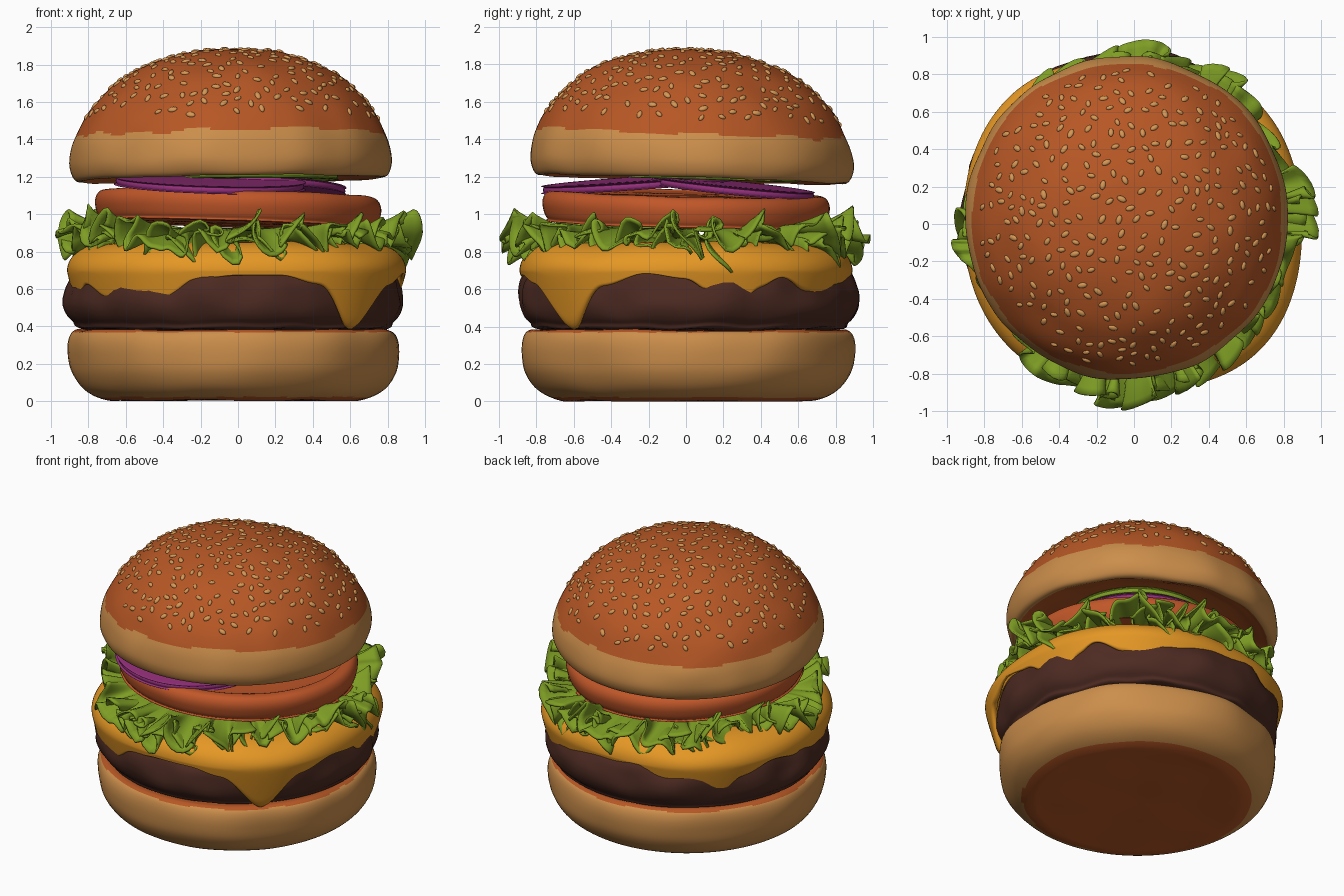
import bpy, bmesh, math, random
from math import sin, cos, pi, radians
from mathutils import Matrix, Vector, noise
from mathutils.bvhtree import BVHTree

random.seed(4)
if "Cube" in bpy.data.objects:
    bpy.data.objects.remove(bpy.data.objects["Cube"])


def material(name, *rgb):
    mat = bpy.data.materials.new(name)
    mat.use_nodes = True
    mat.diffuse_color = (*rgb, 1)
    bsdf = mat.node_tree.nodes["Principled BSDF"]
    bsdf.inputs["Base Color"].default_value = (*rgb, 1)
    bsdf.inputs["Roughness"].default_value = 0.7
    return mat


CRUST = material("baked crust", 0.47, 0.095, 0.018)
CRUMB = material("pale bun", 0.6, 0.27, 0.07)
SEED = material("sesame", 0.66, 0.31, 0.09)
MEAT = material("grilled meat", 0.075, 0.024, 0.016)
CHEESE = material("melted cheese", 0.78, 0.31, 0.018)
LEAF = material("leaf green", 0.21, 0.34, 0.018)
TOMATO = material("tomato red", 0.53, 0.095, 0.022)
ONION = material("onion purple", 0.3, 0.03, 0.2)


def finish(name, bm, mats, rule=None):
    """Turn a bmesh into a smooth object; rule picks the material per face."""
    if rule:
        for face in bm.faces:
            face.material_index = rule(face.calc_center_median())
    mesh = bpy.data.meshes.new(name)
    bm.to_mesh(mesh)
    bm.free()
    for mat in mats:
        mesh.materials.append(mat)
    mesh.shade_smooth()
    obj = bpy.data.objects.new(name, mesh)
    bpy.context.collection.objects.link(obj)
    return obj


def sweep(path, segments):
    """Ring surface; path(angle) lists (radius, z, angle shift) points."""
    bm = bmesh.new()
    columns = []
    for i in range(segments):
        a = 2 * pi * i / segments
        columns.append([bm.verts.new((r * cos(a + s), r * sin(a + s), z))
                        for r, z, s in path(a)])
    for i, col in enumerate(columns):
        nxt = columns[(i + 1) % segments]
        for j in range(len(col) - 1):
            bm.faces.new((col[j], nxt[j], nxt[j + 1], col[j + 1]))
    bmesh.ops.remove_doubles(bm, verts=bm.verts, dist=0.0001)
    return bm


def smooth_profile(points, steps=6):
    """Catmull-Rom curve through profile points."""
    pts = [Vector(p) for p in points]
    pts = [pts[0]] + pts + [pts[-1]]
    out = []
    for a, b, c, d in zip(pts, pts[1:], pts[2:], pts[3:]):
        for k in range(steps):
            t = k / steps
            out.append(b + (c - a) * t / 2 + (2 * a - 5 * b + 4 * c - d) * t * t / 2
                       + (3 * b - a - 3 * c + d) * t ** 3 / 2)
    return [(max(p.x, 0), p.y, 0) for p in out + [pts[-1]]]


def turned(points, segments=96, lumps=0.0, freq=3.0, tilt=(0, 0), centre=(0, 0)):
    """Lathe a profile, then add soft lumps, a lean and an offset."""
    profile = smooth_profile(points)
    bm = sweep(lambda a: profile, segments)
    for v in bm.verts:
        n = lumps * noise.noise(v.co * freq)
        v.co.z = max(v.co.z + n * 0.5 + tilt[0] * v.co.x + tilt[1] * v.co.y, 0)
        v.co.x = v.co.x * (1 + n) + centre[0]
        v.co.y = v.co.y * (1 + n) + centre[1]
    return bm


def around(keys):
    """Smooth cyclic interpolation of (degrees, value) keys."""
    keys = sorted(keys)
    keys = keys + [(keys[0][0] + 360, keys[0][1])]

    def value(a):
        deg = (math.degrees(a) - keys[0][0]) % 360 + keys[0][0]
        for (d0, v0), (d1, v1) in zip(keys, keys[1:]):
            if deg <= d1:
                t = (deg - d0) / (d1 - d0)
                return v0 + (v1 - v0) * t * t * (3 - 2 * t)
        return keys[-1][1]
    return value


# Bottom bun: pale sides, baked base and cut top
bm = turned([(0, 0.015), (0.55, 0.005), (0.69, 0.008), (0.8, 0.06), (0.865, 0.15), (0.885, 0.25),
             (0.88, 0.33), (0.85, 0.375), (0.78, 0.38), (0.5, 0.37), (0, 0.37)],
            lumps=0.022, centre=(-0.02, 0.01))
finish("bottom_bun", bm, [CRUMB, CRUST],
       lambda c: int(c.z < 0.022 or c.z > 0.369 or (c.z > 0.34 and c.xy.length < 0.8)))

# Patty
bm = turned([(0, 0.375), (0.74, 0.38), (0.85, 0.42), (0.9, 0.5), (0.9, 0.6), (0.86, 0.69),
             (0.76, 0.75), (0, 0.76)], lumps=0.035, freq=5, centre=(-0.02, 0.02))
finish("patty", bm, [MEAT])

# Melted cheese: a sheet whose hem hangs low at corners and drips
hem = around([(-90, 0.67), (-75, 0.67), (-62, 0.62), (-45, 0.37), (-29, 0.61), (-14, 0.68),
              (0, 0.65), (9, 0.57), (18, 0.45), (26, 0.6), (34, 0.66), (46, 0.58), (60, 0.47),
              (72, 0.52), (84, 0.66), (105, 0.67), (120, 0.56), (135, 0.4), (148, 0.6),
              (162, 0.67), (178, 0.62), (193, 0.45), (207, 0.62), (220, 0.53), (242, 0.52),
              (256, 0.65)])
corner = around([(-45, 0.955), (0, 0.9), (45, 0.93), (90, 0.89), (135, 0.955),
                 (180, 0.915), (225, 0.94), (270, 0.89)])


def cheese_path(a):
    low, wide = hem(a), corner(a)
    wave = 0.02 * noise.noise(Vector((2 * cos(a), 2 * sin(a), 3)))
    pts = []
    for k in range(9):
        z = low + (0.7 - low) * k / 8
        pts.append((wide - 0.3 * (0.7 - z) ** 1.1 - (0.02 if k == 0 else 0), z, 0))
    for k in range(1, 8):
        t = pi / 2 * k / 8
        pts.append((0.7 + (wide - 0.7) * cos(t), 0.7 + (0.15 + wave) * sin(t), 0))
    return pts + [(0.68, 0.85 + wave, 0), (0.4, 0.85, 0), (0, 0.85, 0)]


cheese = finish("cheese_slice", sweep(cheese_path, 180), [CHEESE])
solid = cheese.modifiers.new("thickness", "SOLIDIFY")
solid.thickness, solid.offset = 0.045, -1
cheese.modifiers.new("soft", "SUBSURF").levels = 1

# Lettuce: two frilled layers
reach = around([(0, 0.99), (12, 0.99), (25, 0.88), (38, 0.9), (58, 0.99), (72, 0.93), (90, 1.0),
                (105, 0.94), (125, 0.95), (140, 0.86), (165, 0.82), (176, 0.95), (186, 1.0),
                (200, 0.9), (220, 0.86), (238, 0.98), (252, 0.96), (265, 1.01), (280, 0.96),
                (300, 0.93), (320, 0.89), (345, 0.88)])


def lettuce_path(level, shrink, folds, seed):
    def path(a):
        ring = Vector((cos(a), sin(a), seed))
        slow = noise.noise(ring * 2.5)
        fast = noise.noise(ring * 9)
        p = folds * a + 4 * slow
        pts = []
        for k in range(13):
            t = 1 - k / 12
            w = t ** 2.2
            frill = sin(p - 1.2 * t)
            z = level + w * (0.085 * frill + 0.045 * sin(2.3 * p + 5 * fast) * t
                             + 0.09 * fast - 0.02)
            edge = (reach(a) - shrink) * (1 - 0.05 * w * (1 + sin(p * 2 + seed)) / 2)
            r = 0.45 + (edge - 0.45) * t + 0.03 * w * min(fast, 0)
            pts.append((r, z, 0.055 * w * cos(p * 2 + 1) + 0.03 * w * fast))
        return pts
    return path


for name, args in (("upper_lettuce", (0.925, 0.0, 19, 2)), ("lower_lettuce", (0.875, 0.05, 23, 7))):
    leaf = finish(name, sweep(lettuce_path(*args), 540), [LEAF])
    leaf.modifiers.new("thickness", "SOLIDIFY").thickness = 0.014

# Tomato slice
bm = turned([(0, 0.945), (0.68, 0.945), (0.74, 0.96), (0.765, 1.02), (0.765, 1.07), (0.74, 1.105),
             (0.69, 1.112), (0.6, 1.1), (0, 1.1)], lumps=0.012, tilt=(-0.03, -0.025))
finish("tomato_slice", bm, [TOMATO])

# Onion slices and a pickle slice tucked under the top bun
for name, mat, radius, z, lean, spot in (
        ("front_onion", ONION, 0.5, 1.165, (-0.03, 0.07), (-0.15, -0.26)),
        ("back_onion", ONION, 0.43, 1.14, (-0.04, -0.1), (0.14, 0.25)),
        ("pickle_slice", LEAF, 0.45, 1.205, (0, -0.03), (0.08, 0.15))):
    bm = turned([(0, z - 0.02), (radius - 0.03, z - 0.022), (radius, z - 0.012),
                 (radius, z + 0.012), (radius - 0.03, z + 0.022), (0, z + 0.02)],
                segments=64, tilt=lean, centre=spot)
    finish(name, bm, [mat])

# Top bun: baked dome above a pale band
lean = (0.014, -0.03)
bm = turned([(0, 1.235), (0.6, 1.23), (0.76, 1.2), (0.81, 1.185), (0.845, 1.205), (0.865, 1.27),
             (0.855, 1.36), (0.825, 1.44), (0.77, 1.54), (0.7, 1.625), (0.58, 1.73), (0.43, 1.81),
             (0.22, 1.87), (0, 1.885)],
            segments=144, lumps=0.014, freq=4, tilt=lean, centre=(-0.04, 0.03))
dome = BVHTree.FromBMesh(bm)


def top_bun_rule(c):
    height = c.z - lean[0] * c.x - lean[1] * c.y
    inside = (c.xy - Vector((-0.04, 0.03))).length < 0.8
    return int(height > 1.425 + 0.03 * noise.noise(c * 5) or (inside and height < 1.24))


finish("top_bun", bm, [CRUMB, CRUST], top_bun_rule)

# Sesame seeds scattered over the dome
bm = bmesh.new()
placed = []
for attempt in range(1500):
    r, a = 0.79 * math.sqrt(random.random()), random.uniform(0, 2 * pi)
    hit, normal, _, _ = dome.ray_cast(Vector((r * cos(a) - 0.04, r * sin(a) + 0.03, 3)),
                                      Vector((0, 0, -1)))
    if hit is None or any((hit - p).length < 0.058 for p in placed):
        continue
    placed.append(hit)
    turn = normal.to_track_quat("Z", "Y").to_matrix().to_4x4()
    size = random.uniform(0.85, 1.15)
    shape = Matrix.Diagonal((0.024 * size, 0.014 * size, 0.011, 1))
    bmesh.ops.create_icosphere(bm, subdivisions=2, radius=1, matrix=Matrix.Translation(hit) @ turn
                               @ Matrix.Rotation(random.uniform(0, pi), 4, "Z") @ shape)
    if len(placed) >= 310:
        break
finish("sesame_seeds", bm, [SEED])
